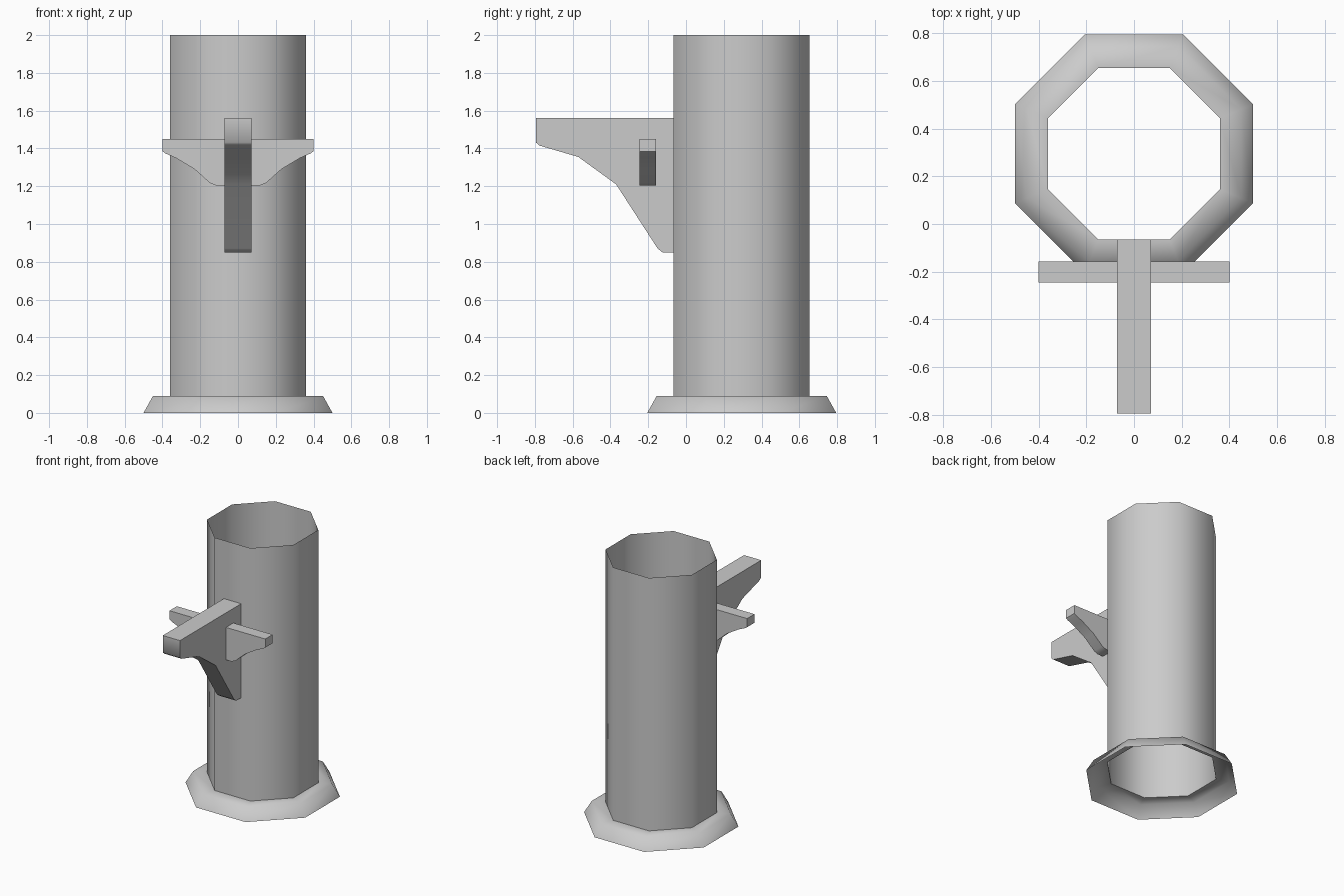
import bpy, bmesh, math

if "Cube" in bpy.data.objects:
    bpy.data.objects.remove(bpy.data.objects["Cube"])

CY = 0.295  # y of the column axis


def finish(name, bm, angle):
    me = bpy.data.meshes.new(name)
    bm.to_mesh(me)
    bm.free()
    ob = bpy.data.objects.new(name, me)
    bpy.context.collection.objects.link(ob)
    bpy.ops.object.select_all(action='DESELECT')
    ob.select_set(True)
    bpy.context.view_layer.objects.active = ob
    bpy.ops.object.shade_smooth_by_angle(angle=math.radians(angle))
    return ob


def octagon_shell(name, profile, angle):
    """Open eight-sided shell through (apothem, z) rings."""
    bm = bmesh.new()
    rings = []
    for apothem, z in profile:
        r = apothem / math.cos(math.pi / 8)
        rings.append([bm.verts.new((r * math.cos((i + .5) * math.pi / 4),
                                    CY + r * math.sin((i + .5) * math.pi / 4), z))
                      for i in range(8)])
    for lo, hi in zip(rings, rings[1:]):
        for i in range(8):
            j = (i + 1) % 8
            bm.faces.new((lo[i], lo[j], hi[j], hi[i]))
    return finish(name, bm, angle)


def bracket(name, profile, place, width):
    """Extrude an (out, z) profile; the root between last and first point stays open."""
    bm = bmesh.new()
    sides = [[bm.verts.new(place(u, w, z)) for u, z in profile]
             for w in (-width / 2, width / 2)]
    for s in sides:
        bm.faces.new(s)
    for i in range(len(profile) - 1):
        bm.faces.new((sides[0][i], sides[0][i + 1], sides[1][i + 1], sides[1][i]))
    bmesh.ops.recalc_face_normals(bm, faces=bm.faces)
    return finish(name, bm, 50)


# Hollow column and flared foot
octagon_shell("column", [(0.36, 0.09), (0.36, 2.0)], 50)
octagon_shell("foot_flange", [(0.5, 0.0), (0.45, 0.09), (0.36, 0.09)], 65)

# Large front bracket, distance out measured along -y
front = [(0.065, 1.56), (0.795, 1.56), (0.795, 1.432), (0.775, 1.415), (0.57, 1.355),
         (0.37, 1.21), (0.15, 0.87), (0.125, 0.85), (0.065, 0.85)]
bracket("front_bracket", front, lambda u, w, z: (w, -u, z), 0.144)

# Pair of side arms on the bracket
arm = [(0.07, 1.45), (0.4, 1.45), (0.4, 1.385), (0.385, 1.374), (0.33, 1.35),
       (0.23, 1.29), (0.15, 1.218), (0.118, 1.205), (0.07, 1.205)]
for side, sx in (("left", -1), ("right", 1)):
    bracket(side + "_arm", arm, lambda u, w, z: (sx * u, -0.202 + w, z), 0.088)
